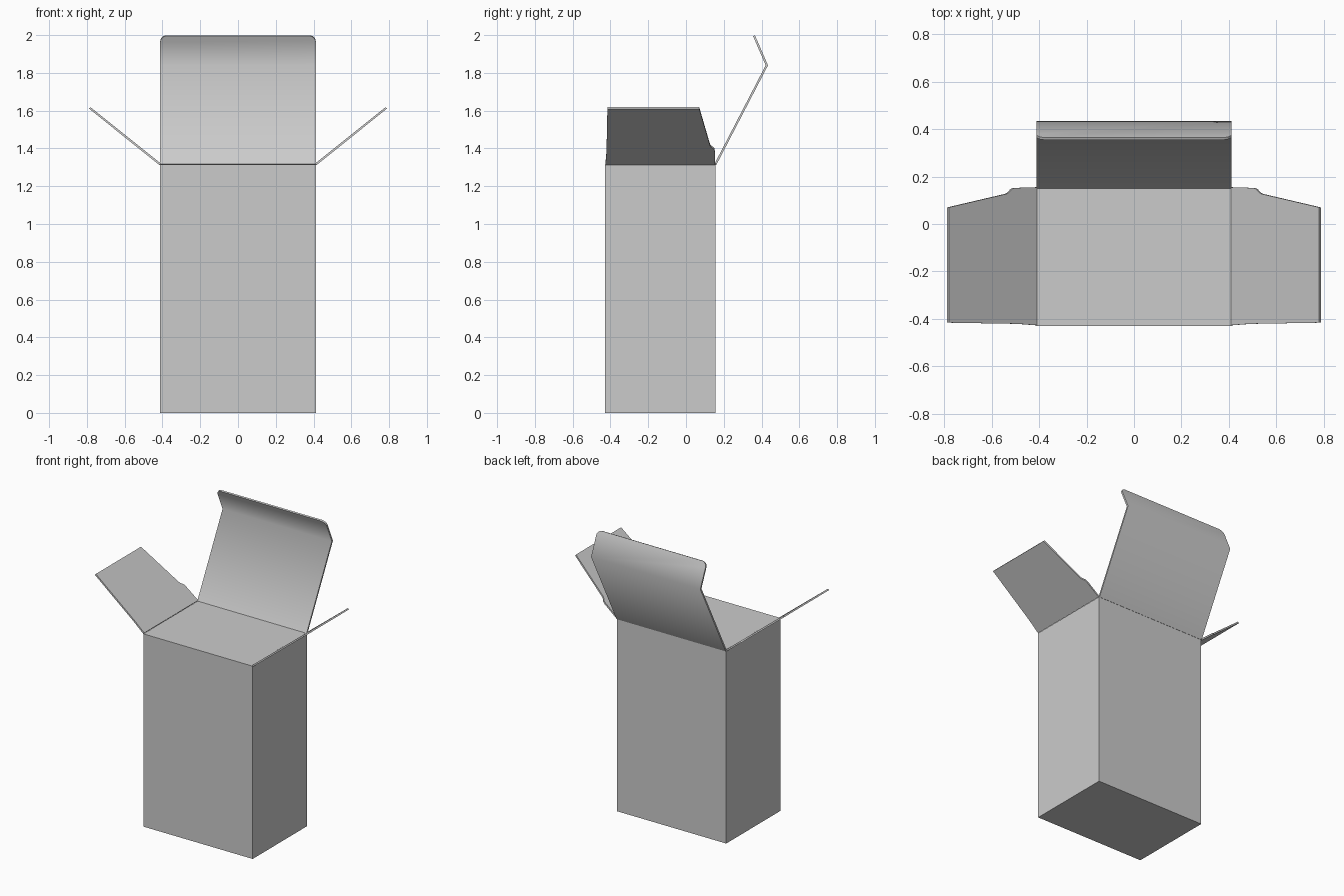
import bpy, bmesh, math
from mathutils import Vector

if "Cube" in bpy.data.objects:
    bpy.data.objects.remove(bpy.data.objects["Cube"])

HINGE_Z = 1.314
HALF_W = 0.412
FRONT, BACK = -0.43, 0.155


def sheet(name, faces, thickness=0.011):
    """Cardboard panel made of flat faces that share fold lines."""
    bm = bmesh.new()
    for pts in faces:
        bm.faces.new([bm.verts.new(p) for p in pts])
    bmesh.ops.remove_doubles(bm, verts=bm.verts, dist=1e-5)
    bmesh.ops.recalc_face_normals(bm, faces=bm.faces)
    mesh = bpy.data.meshes.new(name)
    bm.to_mesh(mesh)
    bm.free()
    ob = bpy.data.objects.new(name, mesh)
    bpy.context.collection.objects.link(ob)
    mod = ob.modifiers.new("Thickness", 'SOLIDIFY')
    mod.thickness = thickness
    mod.offset = 0
    mod.use_even_offset = True
    return ob


# Closed carton body
bpy.ops.mesh.primitive_cube_add(size=1, location=(0, (FRONT + BACK) / 2, HINGE_Z / 2))
body = bpy.context.object
body.name = "carton_body"
body.scale = (2 * HALF_W, BACK - FRONT, HINGE_Z)

# Side dust flaps: outline as (distance from hinge, y), on a sloping plane
slope = Vector((0.372, 0, 0.298)).normalized()
outline = [(0, FRONT + 0.003), (0.10, -0.421), (0.477, -0.416), (0.477, 0.07),
           (0.165, 0.127), (0.152, 0.133), (0.135, 0.148), (0.12, 0.152), (0, BACK)]
for side, label in ((1, "right"), (-1, "left")):
    pts = []
    for s, y in outline:
        p = Vector((HALF_W, y, HINGE_Z + 0.002)) + slope * s
        pts.append((side * p.x, p.y, p.z))
    sheet(label + "_flap", [pts])

# Back lid with a folded, round-cornered tuck flap
fold = Vector((0, 0.428, 1.84))
tip = Vector((0, 0.36, 1.997))
tuck = (tip - fold).normalized()
length = (tip - fold).length
r = 0.035
corner = []
for i in range(7):
    a = math.radians(15 * i)
    p = fold + tuck * (length - r + r * math.sin(a))
    corner.append(Vector((HALF_W - r + r * math.cos(a), p.y, p.z)))
mirrored = [Vector((-p.x, p.y, p.z)) for p in reversed(corner)]
fold_r = Vector((HALF_W, fold.y, fold.z))
fold_l = Vector((-HALF_W, fold.y, fold.z))
lid = sheet("tuck_lid", [
    [Vector((-HALF_W, BACK, HINGE_Z)), Vector((HALF_W, BACK, HINGE_Z)), fold_r, fold_l],
    [fold_l, fold_r] + corner + mirrored,
])

# Soft shading over the fold, crisp cut edges
bpy.ops.object.select_all(action='DESELECT')
lid.select_set(True)
bpy.context.view_layer.objects.active = lid
bpy.ops.object.modifier_apply(modifier="Thickness")
bpy.ops.object.shade_smooth_by_angle(angle=math.radians(60))
